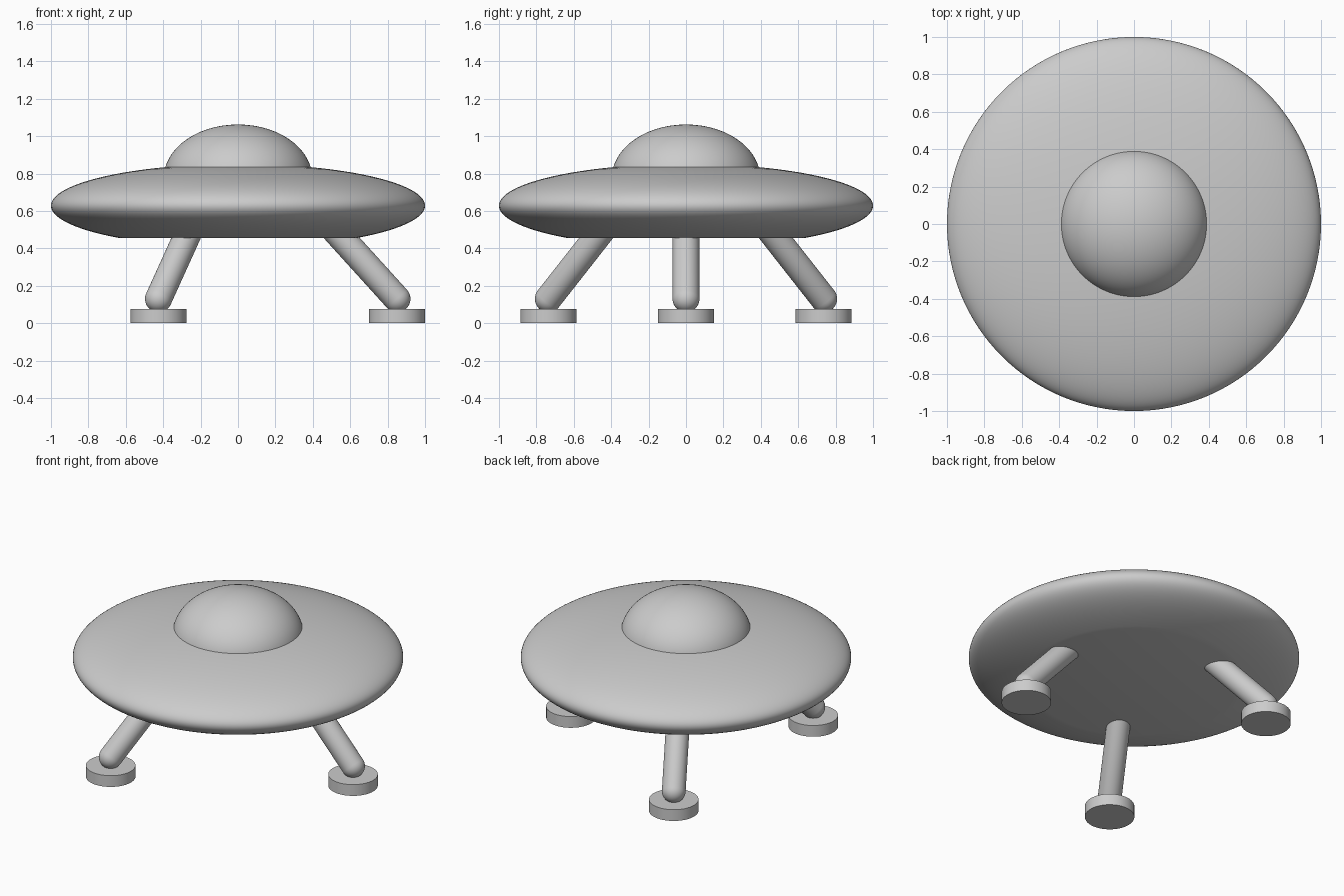
import bpy, bmesh, math
from mathutils import Vector

cube = bpy.data.objects.get("Cube")
if cube:
    bpy.data.objects.remove(cube, do_unlink=True)

grey = bpy.data.materials.new("plain_grey")
grey.use_nodes = True
grey.diffuse_color = (0.6, 0.6, 0.6, 1)
grey.node_tree.nodes["Principled BSDF"].inputs["Base Color"].default_value = (0.6, 0.6, 0.6, 1)


def lathe(name, profile, segments):
    """Spin a (radius, height) profile around z; points on the axis are welded."""
    bm = bmesh.new()
    verts = [bm.verts.new((r, 0, z)) for r, z in profile]
    edges = [bm.edges.new(pair) for pair in zip(verts, verts[1:])]
    bmesh.ops.spin(bm, geom=verts + edges, cent=(0, 0, 0), axis=(0, 0, 1),
                   angle=math.tau, steps=segments, use_duplicate=False)
    bmesh.ops.remove_doubles(bm, verts=bm.verts, dist=1e-5)
    bmesh.ops.recalc_face_normals(bm, faces=bm.faces)
    mesh = bpy.data.meshes.new(name)
    bm.to_mesh(mesh)
    bm.free()
    mesh.materials.append(grey)
    obj = bpy.data.objects.new(name, mesh)
    bpy.context.collection.objects.link(obj)
    bpy.ops.object.select_all(action="DESELECT")
    obj.select_set(True)
    bpy.context.view_layer.objects.active = obj
    bpy.ops.object.shade_smooth_by_angle(angle=math.radians(30))
    return obj


def arc(radius, height, centre, start, end, steps):
    """Elliptical profile arc, angles in radians from the rim upwards."""
    angles = [start + (end - start) * i / steps for i in range(steps + 1)]
    return [(max(0, radius * math.cos(a)), centre + height * math.sin(a)) for a in angles]


# Saucer: flattened ellipsoid with its underside cut flat
RIM_Z, HALF_HEIGHT, FLOOR_Z = 0.628, 0.2235, 0.455
cut = math.asin((FLOOR_Z - RIM_Z) / HALF_HEIGHT)
lathe("saucer_body", [(0, FLOOR_Z)] + arc(1, HALF_HEIGHT, RIM_Z, cut, math.pi / 2, 48), 128)

# Dome, its base sunk into the saucer
lathe("cockpit_dome", [(0, 0.775)] + arc(0.397, 0.287, 0.775, 0, math.pi / 2, 24), 96)

# Three splayed round-ended legs on disc feet
LEG_R = 0.072
for i, side in enumerate(("left", "back_right", "front_right")):
    turn = math.tau * i / 3
    out = Vector((math.cos(turn), math.sin(turn), 0))
    ankle = out * 0.85 + Vector((0, 0, 0.13))
    hip = out * 0.51 + Vector((0, 0, 0.505))
    shaft = hip - ankle
    leg = lathe(side + "_leg", arc(LEG_R, LEG_R, 0, -math.pi / 2, 0, 10)
                + arc(LEG_R, LEG_R, shaft.length, 0, math.pi / 2, 10), 40)
    leg.location = ankle
    leg.rotation_euler = shaft.to_track_quat("Z", "Y").to_euler()
    foot = lathe(side + "_foot", [(0, 0), (0.15, 0), (0.15, 0.075), (0, 0.075)], 48)
    foot.location = out * 0.85
